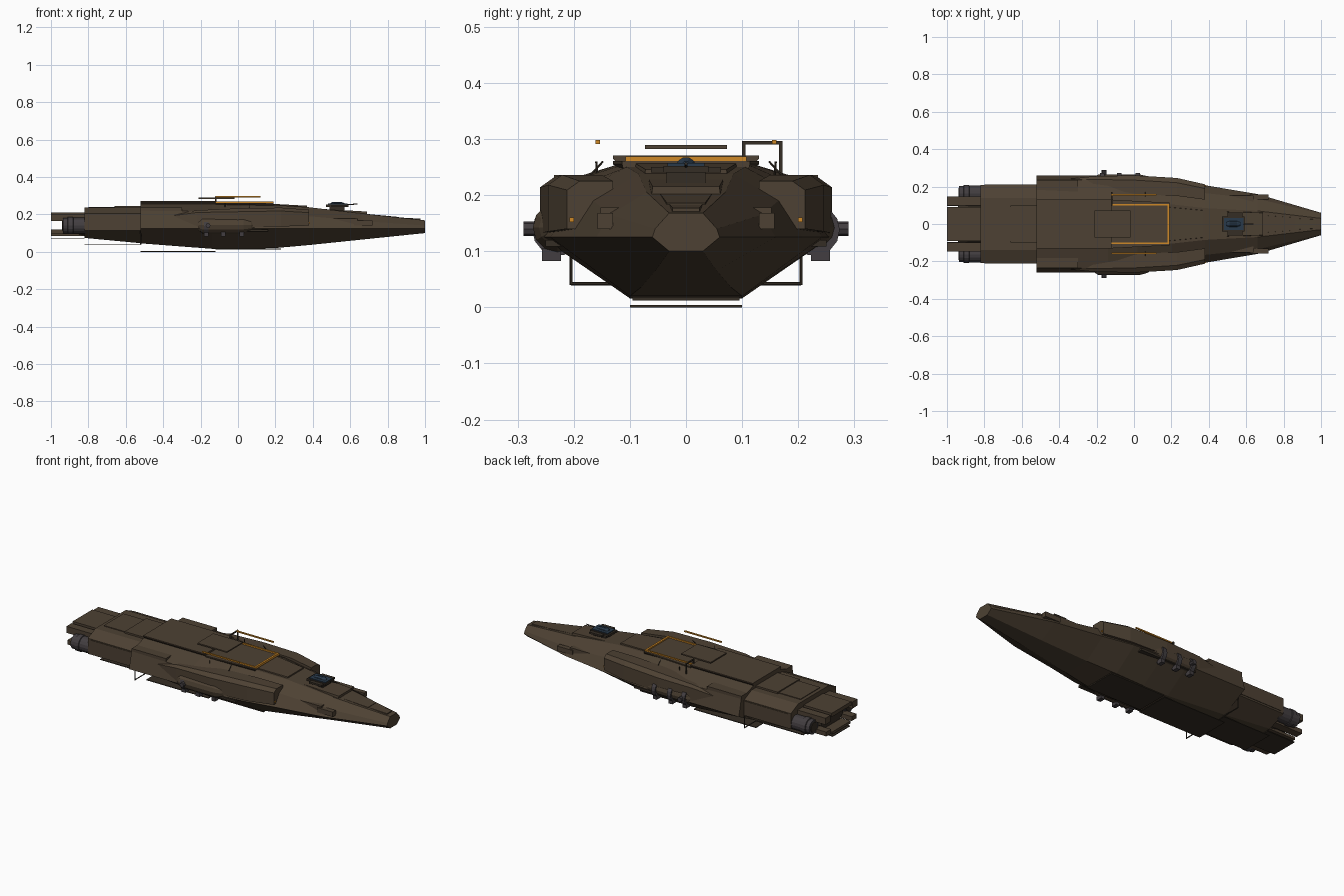
import bpy, bmesh, math
from mathutils import Vector

if "Cube" in bpy.data.objects:
    bpy.data.objects.remove(bpy.data.objects["Cube"])


def mat(name, r, g, b):
    m = bpy.data.materials.new(name)
    m.diffuse_color = (r, g, b, 1)
    m.use_nodes = True
    m.node_tree.nodes["Principled BSDF"].inputs["Base Color"].default_value = m.diffuse_color
    return m


BROWN = mat("hull_brown", 0.075, 0.053, 0.033)
DARK = mat("dark_brown", 0.036, 0.027, 0.018)
GREY = mat("engine_grey", 0.055, 0.048, 0.052)
ORANGE = mat("marking_orange", 0.62, 0.25, 0.02)
BLUE = mat("glass_blue", 0.022, 0.042, 0.07)


def loft(name, rings, material):
    """Skin a list of equal-length point rings and cap the ends."""
    bm = bmesh.new()
    vs = [[bm.verts.new(p) for p in ring] for ring in rings]
    n = len(vs[0])
    for a, b in zip(vs, vs[1:]):
        for i in range(n):
            j = (i + 1) % n
            bm.faces.new((a[i], a[j], b[j], b[i]))
    bm.faces.new(vs[0])
    bm.faces.new(vs[-1])
    bmesh.ops.recalc_face_normals(bm, faces=bm.faces)
    me = bpy.data.meshes.new(name)
    bm.to_mesh(me)
    bm.free()
    me.materials.append(material)
    ob = bpy.data.objects.new(name, me)
    bpy.context.collection.objects.link(ob)
    return ob


def box(name, x0, x1, y0, y1, z0, z1, material=BROWN):
    rings = [[(x, y0, z0), (x, y1, z0), (x, y1, z1), (x, y0, z1)] for x in (x0, x1)]
    return loft(name, rings, material)


def pair(name, x0, x1, y0, y1, z0, z1, material=BROWN):
    box(name + "_left", x0, x1, y0, y1, z0, z1, material)
    box(name + "_right", x0, x1, -y1, -y0, z0, z1, material)


def lathe(name, y, z, stations, material, n=16):
    """Round part along x from (x, radius) stations."""
    rings = [[(x, y + r * math.cos(2 * math.pi * i / n), z + r * math.sin(2 * math.pi * i / n))
              for i in range(n)] for x, r in stations]
    return loft(name, rings, material)


def rod(name, p, q, r, material=DARK, n=6):
    p, q = Vector(p), Vector(q)
    d = (q - p).normalized()
    u = d.orthogonal().normalized()
    v = d.cross(u)
    rings = [[c + r * (math.cos(2 * math.pi * i / n) * u + math.sin(2 * math.pi * i / n) * v)
              for i in range(n)] for c in (p, q)]
    return loft(name, rings, material)


def hull(name, sections, material=BROWN):
    """Symmetric eight-sided sections: x, then half width and height of each corner."""
    rings = []
    for x, *s in sections:
        half = [(s[i], s[i + 1]) for i in range(0, 8, 2)]
        rings.append([(x, y, z) for y, z in half] + [(x, -y, z) for y, z in reversed(half)])
    return loft(name, rings, material)


# Main hull, from nose to the step at the stern
hull("main_hull", [
    (1.00, .03, .10, .06, .125, .055, .14, .03, .168),
    (.66, .055, .065, .16, .125, .135, .165, .07, .205),
    (.38, .08, .036, .207, .125, .165, .19, .085, .238),
    (.20, .10, .02, .242, .125, .19, .205, .105, .25),
    (.02, .10, .016, .258, .125, .21, .21, .11, .255),
    (-.14, .10, .016, .258, .125, .235, .215, .12, .255),
    (-.52, .10, .045, .258, .125, .235, .22, .12, .255)])
hull("stern_hull", [
    (-.50, .10, .044, .208, .115, .208, .205, .14, .236),
    (-.82, .10, .074, .208, .115, .208, .205, .14, .236)])
hull("tail_core", [
    (-.80, .08, .08, .125, .115, .125, .17, .09, .20),
    (-.94, .07, .10, .10, .125, .10, .16, .07, .185)], DARK)

# Tail slabs around the open stern
box("tail_top_slab", -1, -.80, -.09, .09, .188, .21)
box("tail_bottom_slab", -1, -.80, -.085, .085, .085, .10)
pair("tail_side_slab", -1, -.80, .10, .147, .165, .203)
pair("tail_lower_slab", -1, -.80, .095, .14, .095, .12)
box("tail_keel_plate", -1, -.82, -.08, .08, .070, .074, DARK)

# Engines
for side, s in (("left", 1), ("right", -1)):
    y = .163 * s
    lathe("engine_" + side, y, .14, [(-.81, .042), (-.88, .042), (-.882, .046), (-.91, .046),
                                     (-.912, .041), (-.935, .041)], GREY)
    lathe("engine_nozzle_" + side, y, .14, [(-.93, .032), (-.938, .028)], DARK)

# Shoulder sponsons along the sides, tapering into the fore hull
for side, s in (("left", 1), ("right", -1)):
    rings = []
    for x, yi, yo, z0, z1, c in ((-.40, .19, .235, .172, .19, .004), (-.22, .16, .255, .136, .222, .012),
                                 (.0, .16, .260, .132, .232, .018), (.23, .15, .246, .135, .236, .018),
                                 (.38, .13, .212, .14, .225, .016)):
        rings.append([(x, yi * s, z0), (x, yo * s, z0), (x, yo * s, z1 - c),
                      (x, (yo - 1.4 * c) * s, z1), (x, yi * s, z1)])
    loft("sponson_" + side, rings, BROWN)
    box("marker_light_" + side, .378, .386, s * .204 - .004, s * .204 + .004, .152, .160, ORANGE)
    # Side pod: plain with a pointed front on the right, clamped on the left
    r = .036 if s > 0 else .044
    lathe("side_pod_" + side, s * .229, .142, [(-.21, r * .7), (-.19, r), (.03, r), (.07, r * .75), (.11, .008)],
          BROWN, 12)
    for k, x in enumerate((-.17, -.08, .02)):
        if s > 0 or k == 0:
            lathe(f"pod_clamp_{side}_{k}", s * .228, .138, [(x - .012, .046), (x + .012, .046)], GREY, 14)
        box(f"clamp_foot_{side}_{k}", x - .012, x + .012, s * .24 - .017, s * .24 + .017, .083, .105, GREY)
    rod("pod_knob_" + side, (-.16, s * .26, .14), (-.16, s * .29, .14), .013, GREY, 8)
    # Bracket under the stern, whiskers and side probe
    rod("bracket_post_" + side, (-.52, s * .205, .04), (-.52, s * .205, .115), .003)
    rod("bracket_bar_" + side, (-.52, s * .205, .042), (-.52, s * .09, .042), .003)
    for k in range(2):
        rod(f"whisker_{side}_{k}", (.06 - .13 * k, s * (.17 - .012 * k), .236),
            (.06 - .13 * k, s * (.148 + .012 * k), .26), .002)
    rod("side_probe_" + side, (.46, s * .158, .13), (.46, s * .16, .17), .003)
pair("side_skid", -.2, .16, .20, .25, .108, .12, DARK)

# Raised side armour in the middle and at the stern
pair("mid_armour", -.52, -.30, .15, .235, .20, .236)
pair("stern_armour", -.80, -.52, .15, .211, .125, .20)
pair("nose_fin", .62, .72, .13, .158, .14, .168)
pair("nose_side_plate", .38, .64, .12, .152, .14, .178)

# Upper deck with flared edges
for name, x0, x1, w0, w1, z in (("rear_deck", -.52, -.12, .13, .13, .271), ("front_deck", -.12, .19, .13, .114, .261)):
    loft(name, [[(x, -.11, .24), (x, .11, .24), (x, w, z - .006), (x, w, z), (x, -w, z), (x, -w, z - .006)]
                for x, w in ((x0, w0), (x1, w1))], BROWN)
box("deck_hatch", -.21, -.02, -.073, .073, .282, .289)
box("stern_deck", -.66, -.50, -.10, .10, .23, .246)
box("stern_deck_panel", -.80, -.66, -.09, .09, .232, .240)

# Orange deck markings and rails
pair("deck_stripe", -.12, .188, .099, .108, .258, .2685, ORANGE)
box("front_stripe", .179, .190, -.108, .108, .258, .2685, ORANGE)
pair("orange_rail", -.12, .12, .153, .161, .291, .298, ORANGE)

# Slim hoop carrying the left rail
box("hoop_top", -.124, -.116, .10, .172, .290, .296, DARK)
box("hoop_inner_post", -.124, -.116, .10, .106, .262, .292, DARK)
box("hoop_outer_post", -.124, -.116, .166, .172, .22, .292, DARK)

# Forward deck steps
for name, x0, x1, w0, w1, z0, z1 in (("bridge_deck", .19, .37, .105, .085, .256, .246),
                                     ("fore_deck", .36, .69, .082, .07, .234, .215),
                                     ("nose_deck", .68, .86, .055, .04, .203, .186),
                                     ("nose_cap", .85, .975, .035, .028, .184, .177)):
    loft(name, [[(x0, -w0, .15), (x0, w0, .15), (x0, w0 * .85, z0), (x0, -w0 * .85, z0)],
                [(x1, -w1, .14), (x1, w1, .14), (x1, w1 * .85, z1), (x1, -w1 * .85, z1)]], BROWN)

# Turret on the fore deck
box("turret_base", .49, .57, -.035, .035, .215, .242, DARK)
box("turret_body", .47, .59, -.04, .04, .240, .252, DARK)
box("turret_glass", .48, .585, -.033, .033, .252, .257, BLUE)
lathe("turret_dome", 0, .25, [(.495, .012), (.51, .018), (.55, .018), (.57, .01)], BLUE, 10)
pair("turret_gun", .50, .58, .04, .062, .240, .250, DARK)
rod("turret_barrel", (.57, 0, .25), (.64, .0, .256), .003)

# Keel plates
box("keel_plate", -.52, -.12, -.10, .10, 0, .004, DARK)
box("belly_plate", -.12, .23, -.095, .095, .012, .018, DARK)
box("stern_keel_plate", -.82, -.52, -.095, .095, .036, .040, DARK)
